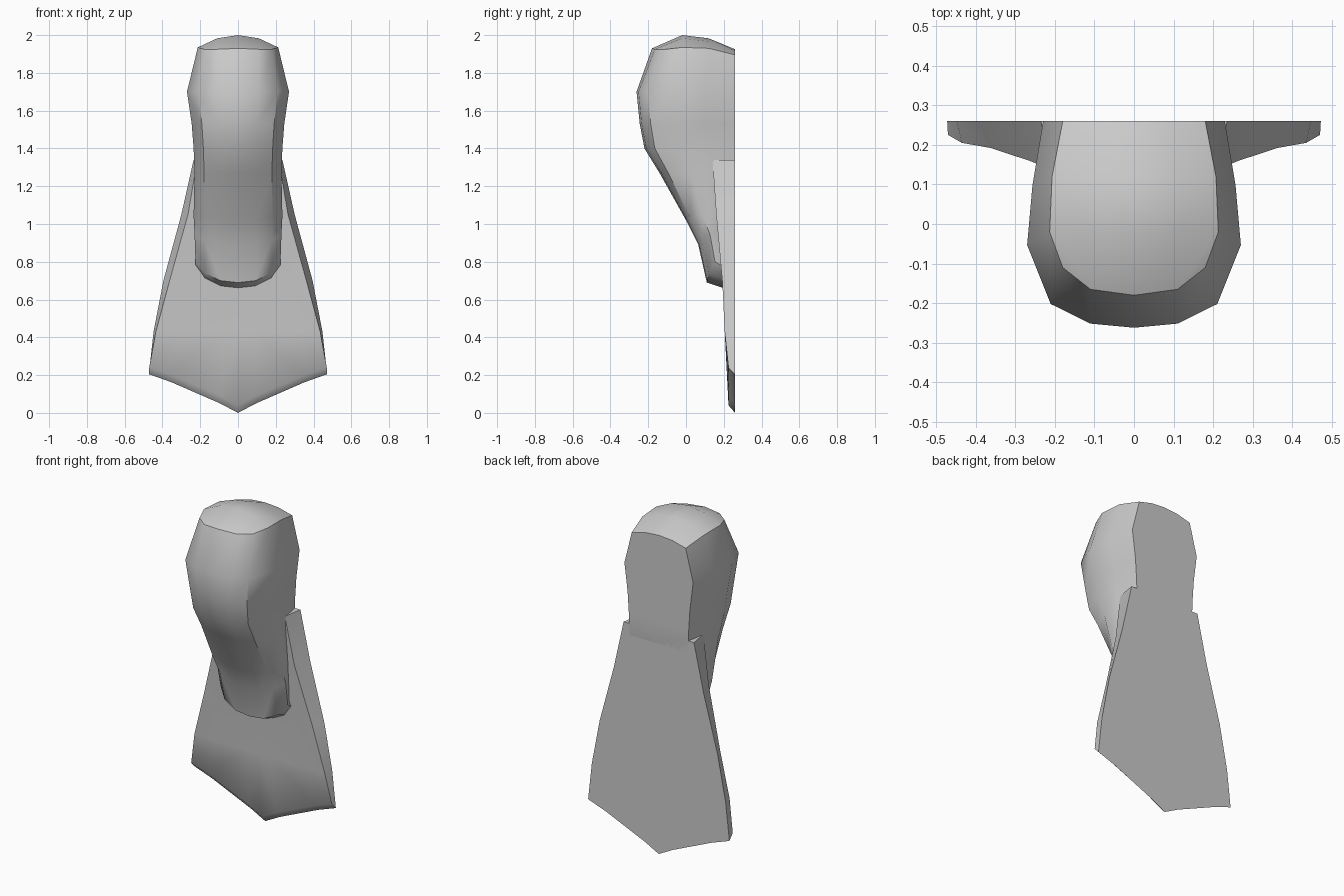
import bpy, bmesh, math

if "Cube" in bpy.data.objects:
    bpy.data.objects.remove(bpy.data.objects["Cube"])


def build(name, half_faces, angle):
    """Make a closed object from right-half faces, mirrored over x = 0."""
    bm = bmesh.new()
    for side in (1, -1):
        for pts in half_faces:
            bm.faces.new([bm.verts.new((side * x, y, z)) for x, y, z in pts])
    bmesh.ops.remove_doubles(bm, verts=bm.verts[:], dist=0.0005)
    bmesh.ops.dissolve_degenerate(bm, edges=bm.edges[:], dist=0.0005)
    bmesh.ops.recalc_face_normals(bm, faces=bm.faces[:])
    mesh = bpy.data.meshes.new(name)
    bm.to_mesh(mesh)
    bm.free()
    ob = bpy.data.objects.new(name, mesh)
    bpy.context.collection.objects.link(ob)
    bpy.ops.object.select_all(action='DESELECT')
    ob.select_set(True)
    bpy.context.view_layer.objects.active = ob
    bpy.ops.object.shade_smooth_by_angle(angle=math.radians(angle))


def skin(rows):
    return [[a[i], a[i + 1], b[i + 1], b[i]]
            for a, b in zip(rows, rows[1:]) for i in range(len(a) - 1)]


# Rounded bulb: half cross-section from front centre round to the flat back
section = [(0, 0), (.41, .02), (.78, .115), (1, .4), (.95, .69), (.85, 1)]
lift = [0, .01, .05, .11, .12, .12]


def ring(z, front, half_width, back, rise=0):
    return [(u * half_width, front + t * (back - front), z + rise * k)
            for (u, t), k in zip(section, lift)]


rings = [ring(.66, .20, .225, .22, 1),
         ring(.69, .11, .225, .22, 1),
         ring(.89, .065, .23, .22, .5),
         ring(1.02, 0, .235, .22, .2),
         ring(1.27, -.14, .23, .26),
         ring(1.40, -.22, .235, .26),
         ring(1.53, -.245, .245, .26),
         ring(1.70, -.262, .27, .26)]
crown = [(0, -.18, 1.93), (.11, -.165, 1.925), (.18, -.11, 1.925),
         (.213, -.02, 1.935), (.207, .12, 1.93), (.18, .26, 1.895)]
rings.append(crown)
faces = skin(rings)

# Bulb crown, flat back and underside
ridge = [(0, -.02, 2), (0, .12, 1.983), (0, .26, 1.925)]
shoulder = [(.11, -.02, 1.983), (.105, .12, 1.967), (.09, .26, 1.918)]
faces += skin([ridge, shoulder, crown[3:]])
faces += [[crown[0], crown[1], shoulder[0], ridge[0]],
          [crown[1], crown[2], crown[3], shoulder[0]]]
ends = [r[-1] for r in rings]
faces += skin([[(0, y, z) for x, y, z in ends], ends])
faces.append([(0, .26, 1.895), ends[-1], shoulder[2], ridge[2]])
faces.append(rings[0] + [(0, .22, rings[0][-1][2])])
build("rounded_bulb", faces, 40)

# Flared backing plate with pointed lower edge
cols = [0, .2, .75, 1]
front_rows = [[(c * x, y, z) for c in cols] for z, x, y in
              [(1.34, .215, .14), (1.05, .265, .16),
               (.70, .362, .192), (.43, .435, .205)]]
front_rows.append([(c * .47, .225, z)
                   for c, z in zip(cols, (.04, .09, .20, .24))])
bottom = [(c * .472, .26, z) for c, z in zip(cols, (0, .05, .163, .205))]
side = [(x, .26, z) for x, z in
        [(.235, 1.34), (.30, 1.05), (.395, .70), (.447, .43), (.472, .205)]]
faces = skin(front_rows + [bottom])
faces += skin([[r[-1] for r in front_rows], side])
faces.append(front_rows[0] + [side[0], (0, .26, 1.34)])
faces.append([(0, .26, 1.34)] + side + bottom[-2::-1])
build("backing_plate", faces, 50)
